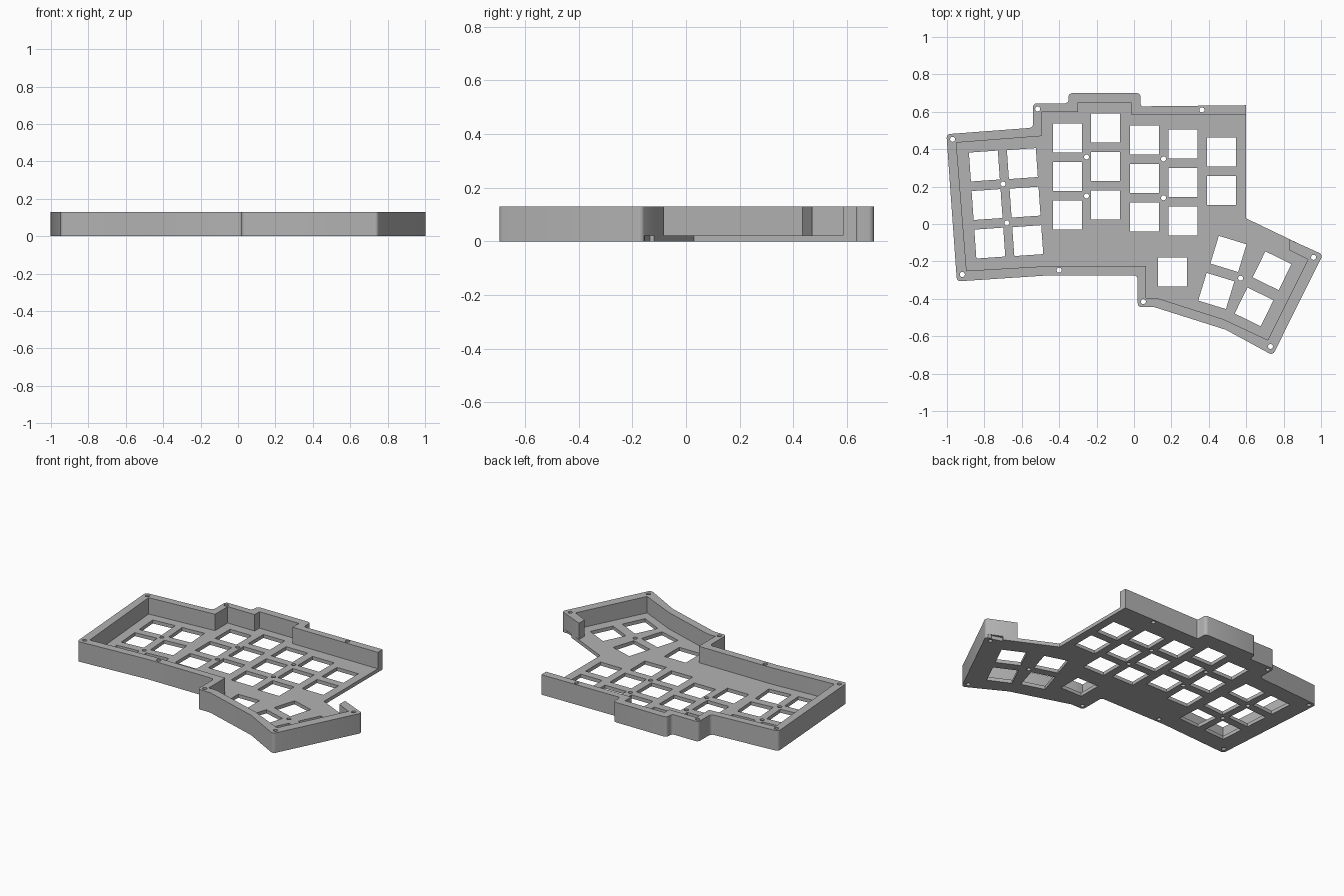
import bpy, bmesh, math
from mathutils import Vector, Matrix

cube = bpy.data.objects.get("Cube")
if cube:
    bpy.data.objects.remove(cube, do_unlink=True)

FLOOR, TOP, KEY, SCREW = 0.023, 0.13, 0.155, 0.0135

grey = bpy.data.materials.new("case grey")
grey.use_nodes = True
colour = (0.45, 0.45, 0.45, 1)
grey.diffuse_color = colour
grey.node_tree.nodes["Principled BSDF"].inputs["Base Color"].default_value = colour


def rounded(points, radius=0.02, steps=4):
    """Round the corners of a closed loop, leaving very blunt ones alone."""
    pts = [Vector(p) for p in points]
    out = []
    for i, p in enumerate(pts):
        a = (pts[i - 1] - p).normalized()
        b = (pts[(i + 1) % len(pts)] - p).normalized()
        half = a.angle(b) / 2
        if half > 1.35:
            out.append(p)
            continue
        cut = radius / math.tan(half)
        centre = p + (a + b).normalized() * radius / math.sin(half)
        start, end = p + a * cut - centre, p + b * cut - centre
        turn = start.angle_signed(end)
        for k in range(steps + 1):
            out.append(centre + Matrix.Rotation(-turn * k / steps, 2) @ start)
    return out


def square(x, y, degrees):
    turn = Matrix.Rotation(math.radians(degrees), 2)
    h = KEY / 2
    return [Vector((x, y)) + turn @ Vector(c) for c in ((-h, -h), (h, -h), (h, h), (-h, h))]


def circle(x, y, n=20):
    return [(x + SCREW * math.cos(math.tau * i / n), y + SCREW * math.sin(math.tau * i / n))
            for i in range(n)]


def slab(name, loops, z0, z1):
    """Extrude an outline with holes between two heights."""
    curve = bpy.data.curves.new(name, "CURVE")
    curve.dimensions, curve.fill_mode = "2D", "BOTH"
    curve.extrude = (z1 - z0) / 2
    for loop in loops:
        spline = curve.splines.new("POLY")
        spline.points.add(len(loop) - 1)
        for point, co in zip(spline.points, loop):
            point.co = (co[0], co[1], 0, 1)
        spline.use_cyclic_u = True
    temp = bpy.data.objects.new(name + " outline", curve)
    bpy.context.collection.objects.link(temp)
    graph = bpy.context.evaluated_depsgraph_get()
    mesh = bpy.data.meshes.new_from_object(temp.evaluated_get(graph))
    bpy.data.objects.remove(temp, do_unlink=True)
    bm = bmesh.new()
    bm.from_mesh(mesh)
    bmesh.ops.remove_doubles(bm, verts=bm.verts, dist=0.0003)
    bmesh.ops.translate(bm, verts=bm.verts, vec=(0, 0, (z0 + z1) / 2))
    bmesh.ops.recalc_face_normals(bm, faces=bm.faces)
    bm.to_mesh(mesh)
    bm.free()
    mesh.materials.clear()
    mesh.materials.append(grey)
    obj = bpy.data.objects.new(name, mesh)
    bpy.context.collection.objects.link(obj)
    bpy.ops.object.select_all(action="DESELECT")
    obj.select_set(True)
    bpy.context.view_layer.objects.active = obj
    bpy.ops.object.shade_smooth_by_angle(angle=math.radians(30))


# Outer edge from the right corner, clockwise around to the back wall
outer = [(1.008, -0.167), (0.742, -0.702), (0.49, -0.565), (0.11, -0.445), (0.02, -0.445),
         (0.02, -0.275), (-0.46, -0.275), (-0.947, -0.307), (-1.003, 0.48), (-0.54, 0.515),
         (-0.54, 0.645), (-0.35, 0.645), (-0.35, 0.70), (0.035, 0.70), (0.035, 0.635)]
# Inner edge of the wall, from the back wall around to the right corner
inner = [(-0.015, 0.585), (-0.015, 0.65), (-0.30, 0.65), (-0.30, 0.60), (-0.495, 0.60),
         (-0.495, 0.47), (-0.95, 0.435), (-0.895, -0.25), (-0.46, -0.225), (0.065, -0.225),
         (0.065, -0.395), (0.12, -0.395), (0.48, -0.51), (0.715, -0.62), (0.93, -0.19),
         (0.83, -0.14)]

# Straight key columns: x, y of the top key, number of keys
keys = []
for x, y, count in ((-0.356, 0.46, 3), (-0.153, 0.513, 3), (0.056, 0.45, 3),
                    (0.262, 0.428, 3), (0.468, 0.385, 2), (0.205, -0.257, 1)):
    keys += [square(x, y - 0.206 * i, 0) for i in range(count)]
# Tilted outer columns and the fanned thumb keys
for x, y in ((-0.80, 0.31), (-0.597, 0.323)):
    keys += [square(x + 0.0145 * i, y - 0.206 * i, 4) for i in range(3)]
keys += [square(0.505, -0.16, -17), square(0.44, -0.358, -17),
         square(0.738, -0.25, -26), square(0.642, -0.443, -26)]

wall_screws = [circle(*p) for p in (
    (-0.97, 0.453), (-0.515, 0.615), (0.363, 0.61), (0.96, -0.178), (0.73, -0.655),
    (0.05, -0.415), (-0.40, -0.247), (-0.918, -0.27))]
plate_screws = [circle(*p) for p in (
    (-0.254, 0.358), (-0.70, 0.214), (-0.68, 0.005), (-0.254, 0.15), (0.158, 0.348),
    (0.158, 0.14), (0.57, -0.29))]

# Key plate, with a shallow notch in the diagonal edge near the right corner
edge = rounded(outer)
back = [(0.6, 0.635)]
notch = [(0.91, -0.119), (0.901, -0.137), (0.968, -0.17 + 0.002), (0.977, -0.152)]
notch[2] = (0.968, -0.155)
notch[1] = (0.903, -0.134)
slab("key_plate", [edge + back + [(0.6, 0.03)] + notch] + keys + wall_screws + plate_screws,
     0, FLOOR)

# Raised rim wall, open along the right side
slab("rim_wall", [edge + back + [(0.6, 0.585)] + inner + [(0.83, -0.082)]] + wall_screws,
     FLOOR, TOP)
